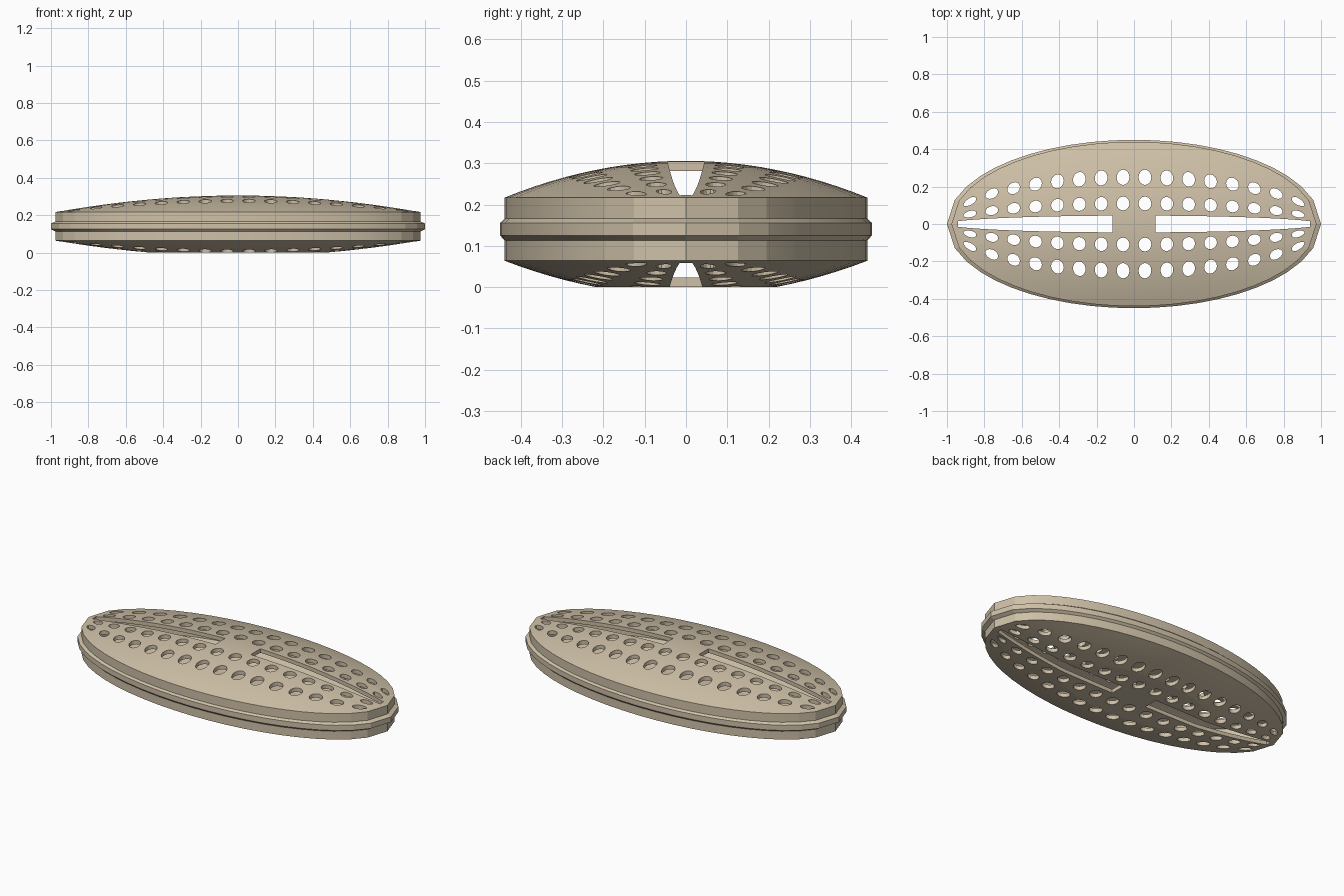
import bpy, bmesh
from math import sin, cos, pi, sqrt, radians

if "Cube" in bpy.data.objects:
    bpy.data.objects.remove(bpy.data.objects["Cube"])

A, B = 1.0, 0.45            # rim half-axes
WALL = 0.976                # band scale relative to the bead
INNER = 0.95                # inner wall scale
T = 0.023                   # shell thickness
TOP, BOT, H = 0.217, 0.064, 0.089

mat = bpy.data.materials.new("tan")
mat.diffuse_color = (0.62, 0.53, 0.39, 1)
mat.use_nodes = True
mat.node_tree.nodes["Principled BSDF"].inputs["Base Color"].default_value = mat.diffuse_color

# outline angles: coarse at the pointed ends, finer along the sides
quarter = [0, 16.6, 26.4, 35, 42, 49, 56, 63, 70, 77, 83.5]
half = quarter + [90] + [180 - q for q in reversed(quarter)]
ANGLES = [radians(a) for a in half[:-1]] + [radians(a + 180) for a in half[:-1]]


def lathe(bm, profile, flip=False):
    """Sweep (scale, z) points around the ellipse; the first and last are poles."""
    n = len(ANGLES)
    first = bm.verts.new((0, 0, profile[0][1]))
    last = bm.verts.new((0, 0, profile[-1][1]))
    rings = [[bm.verts.new((A * s * cos(a), B * s * sin(a), z)) for a in ANGLES]
             for s, z in profile[1:-1]]
    faces = []
    for i in range(n):
        j = (i + 1) % n
        faces.append(bm.faces.new((first, rings[0][i], rings[0][j])))
        for p, q in zip(rings, rings[1:]):
            faces.append(bm.faces.new((p[i], q[i], q[j], p[j])))
        faces.append(bm.faces.new((rings[-1][i], last, rings[-1][j])))
    if flip:
        bmesh.ops.reverse_faces(bm, faces=faces)


def finish(bm, name):
    me = bpy.data.meshes.new(name)
    bm.to_mesh(me)
    bm.free()
    ob = bpy.data.objects.new(name, me)
    bpy.context.collection.objects.link(ob)
    return ob


# hollow lens body: domed lid, banded side, flat-bottomed dish
N = 12
radii = [i / N for i in range(N + 1)]
top_z = lambda r: TOP + H * (1 - r * r)
bot_z = lambda r: max(0.0, BOT - H * 0.95 * (1 - r * r))
lid = [(WALL * r, top_z(r)) for r in radii]
dish = [(WALL * r, bot_z(r)) for r in reversed(radii)]
bead = [(WALL, 0.166), (1, 0.156), (1, 0.125), (WALL, 0.113)]
bm = bmesh.new()
lathe(bm, lid + bead + dish)
lathe(bm, [(INNER * r, top_z(r * INNER / WALL) - T) for r in radii]
      + [(INNER * r, bot_z(r * INNER / WALL) + T) for r in reversed(radii)], flip=True)
body = finish(bm, "vented_shell")
body.data.materials.append(mat)

# cutters: holes and slots squeezed towards the ends of the oval
bm = bmesh.new()


def prism(points):
    pts = [(x, u * sqrt(1 - x * x)) for x, u in points]
    lo = [bm.verts.new((x, y, -0.2)) for x, y in pts]
    hi = [bm.verts.new((x, y, 0.5)) for x, y in pts]
    bm.faces.new(list(reversed(lo)))
    bm.faces.new(hi)
    for i in range(len(pts)):
        j = (i + 1) % len(pts)
        bm.faces.new((lo[i], lo[j], hi[j], hi[i]))


for row, rx, ry in ((0.11, 0.034, 0.037), (0.25, 0.034, 0.041)):
    for side in (-1, 1):
        for k in range(16):
            cx = (k - 7.5) * 0.117
            prism([(cx + rx * cos(2 * pi * i / 16), side * row + ry * sin(2 * pi * i / 16))
                   for i in range(16)])
for d in (-1, 1):
    xs = [d * (0.115 + 0.825 * i / 12) for i in range(13)]
    prism([(x, -0.045 * d) for x in xs] + [(x, 0.045 * d) for x in reversed(xs)])
bmesh.ops.recalc_face_normals(bm, faces=bm.faces)
cutter = finish(bm, "hole_cutter")
cutter.hide_render = True

mod = body.modifiers.new("holes", 'BOOLEAN')
mod.operation, mod.solver, mod.object = 'DIFFERENCE', 'EXACT', cutter
bpy.context.view_layer.objects.active = body
body.select_set(True)
bpy.ops.object.modifier_apply(modifier=mod.name)
bpy.data.objects.remove(cutter)
bpy.ops.object.shade_smooth_by_angle(angle=radians(8))
